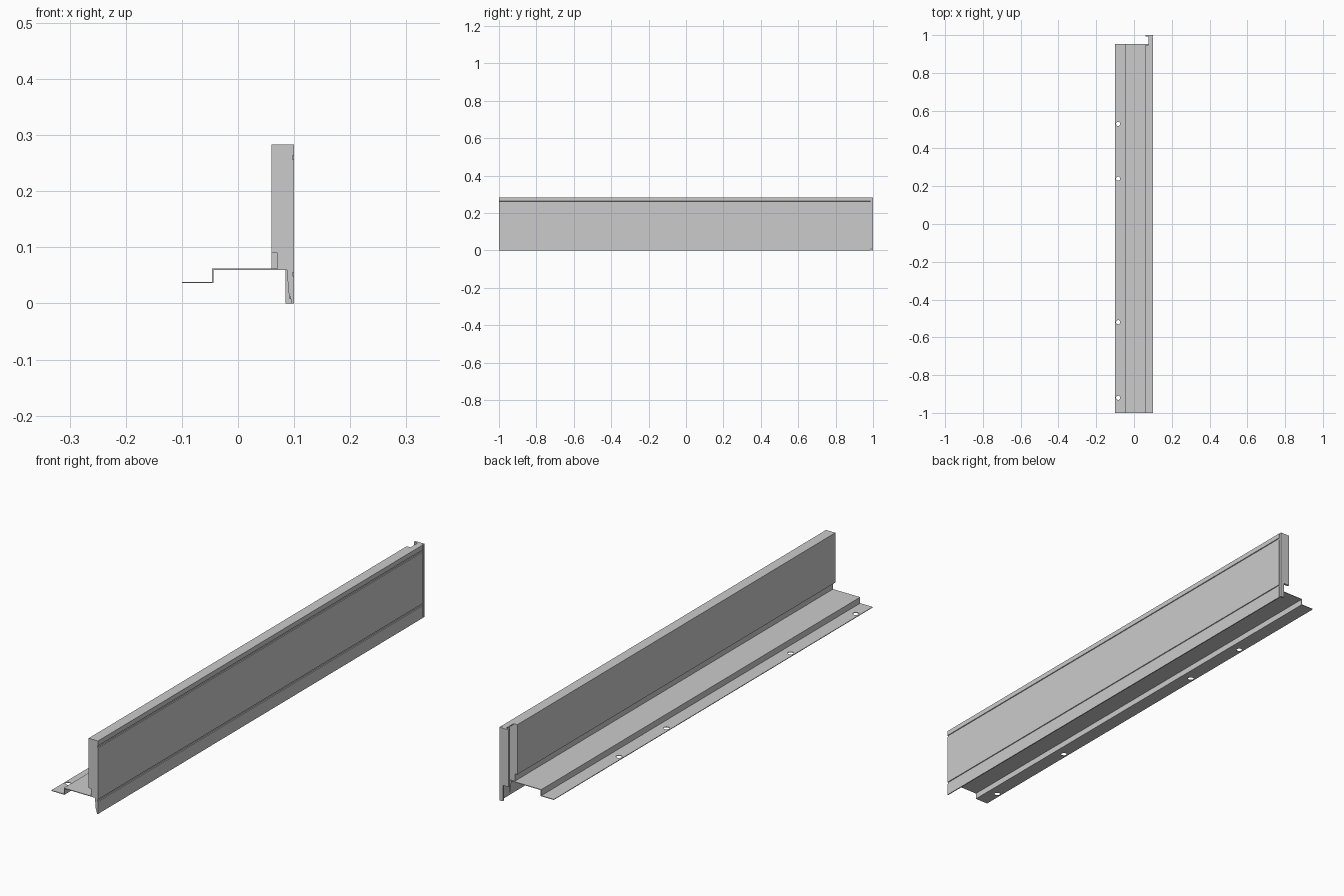
import bpy, bmesh
from mathutils import Matrix

if "Cube" in bpy.data.objects:
    bpy.data.objects.remove(bpy.data.objects["Cube"])


def extrude_y(name, profile, y0, y1):
    """Closed x-z profile extruded along y."""
    bm = bmesh.new()
    face = bm.faces.new([bm.verts.new((x, y0, z)) for x, z in profile])
    ext = bmesh.ops.extrude_face_region(bm, geom=[face])
    verts = [g for g in ext["geom"] if isinstance(g, bmesh.types.BMVert)]
    bmesh.ops.translate(bm, verts=verts, vec=(0, y1 - y0, 0))
    bmesh.ops.recalc_face_normals(bm, faces=bm.faces)
    mesh = bpy.data.meshes.new(name)
    bm.to_mesh(mesh)
    bm.free()
    obj = bpy.data.objects.new(name, mesh)
    bpy.context.collection.objects.link(obj)
    return obj


def box(name, x0, x1, y0, y1, z0, z1):
    return extrude_y(name, [(x0, z0), (x1, z0), (x1, z1), (x0, z1)], y0, y1)


TOP, SHELF, FRONT, INNER = 0.283, 0.062, 0.10, 0.094


def groove(z):
    """Shallow horizontal groove in the front face, bottom to top."""
    return [(FRONT, z - 0.004), (FRONT - 0.003, z - 0.003),
            (FRONT - 0.003, z + 0.003), (FRONT, z + 0.004)]


# Front facing sheet with two long grooves
extrude_y("front_panel",
          [(INNER + 0.002, 0), (FRONT, 0)] + groove(0.052) + groove(0.26)
          + [(FRONT, TOP), (INNER, TOP), (INNER, 0.008)], -1, 0.987)

# Hollow-section body behind the sheet, stepped in above the shelf
extrude_y("panel_body",
          [(0.07, SHELF), (INNER, SHELF), (INNER, TOP), (0.06, TOP),
           (0.06, 0.09), (0.07, 0.09)], -1, 0.947)

# Tapered skirt below the shelf
extrude_y("skirt_backing",
          [(0.087, SHELF), (0.09, 0.02), (INNER, 0.008), (INNER, SHELF)], -1, 0.947)

# End return plate with a narrow vertical groove beside the front panel
extrude_y("end_plate",
          [(0.06, SHELF), (0.085, SHELF), (0.085, 0), (FRONT, 0),
           (FRONT, TOP), (0.06, TOP)], 0.992, 1)
box("end_groove_floor", INNER - 0.002, FRONT - 0.003, 0.98, 0.993, 0.008, TOP - 0.001)
box("top_return", 0.076, INNER, 0.947, 0.992, TOP - 0.003, TOP)

# Stepped shelf with mounting lip
T = 0.0025
shelf = extrude_y("stepped_shelf",
                  [(-0.10, 0.036), (-0.044, 0.036), (-0.044, SHELF - T), (0.088, SHELF - T),
                   (0.088, SHELF), (-0.044 - T, SHELF), (-0.044 - T, 0.036 + T),
                   (-0.10, 0.036 + T)], -1, 0.952)

# Round mounting holes in the lip
bm = bmesh.new()
for y in (-0.92, -0.52, 0.24, 0.53):
    bmesh.ops.create_cone(bm, cap_ends=True, segments=24, radius1=0.011, radius2=0.011,
                          depth=0.03, matrix=Matrix.Translation((-0.084, y, 0.037)))
mesh = bpy.data.meshes.new("hole_cutter")
bm.to_mesh(mesh)
bm.free()
cutter = bpy.data.objects.new("hole_cutter", mesh)
bpy.context.collection.objects.link(cutter)
mod = shelf.modifiers.new("holes", 'BOOLEAN')
mod.operation = 'DIFFERENCE'
mod.solver = 'EXACT'
mod.object = cutter
bpy.context.view_layer.objects.active = shelf
bpy.ops.object.modifier_apply(modifier=mod.name)
bpy.data.objects.remove(cutter)
